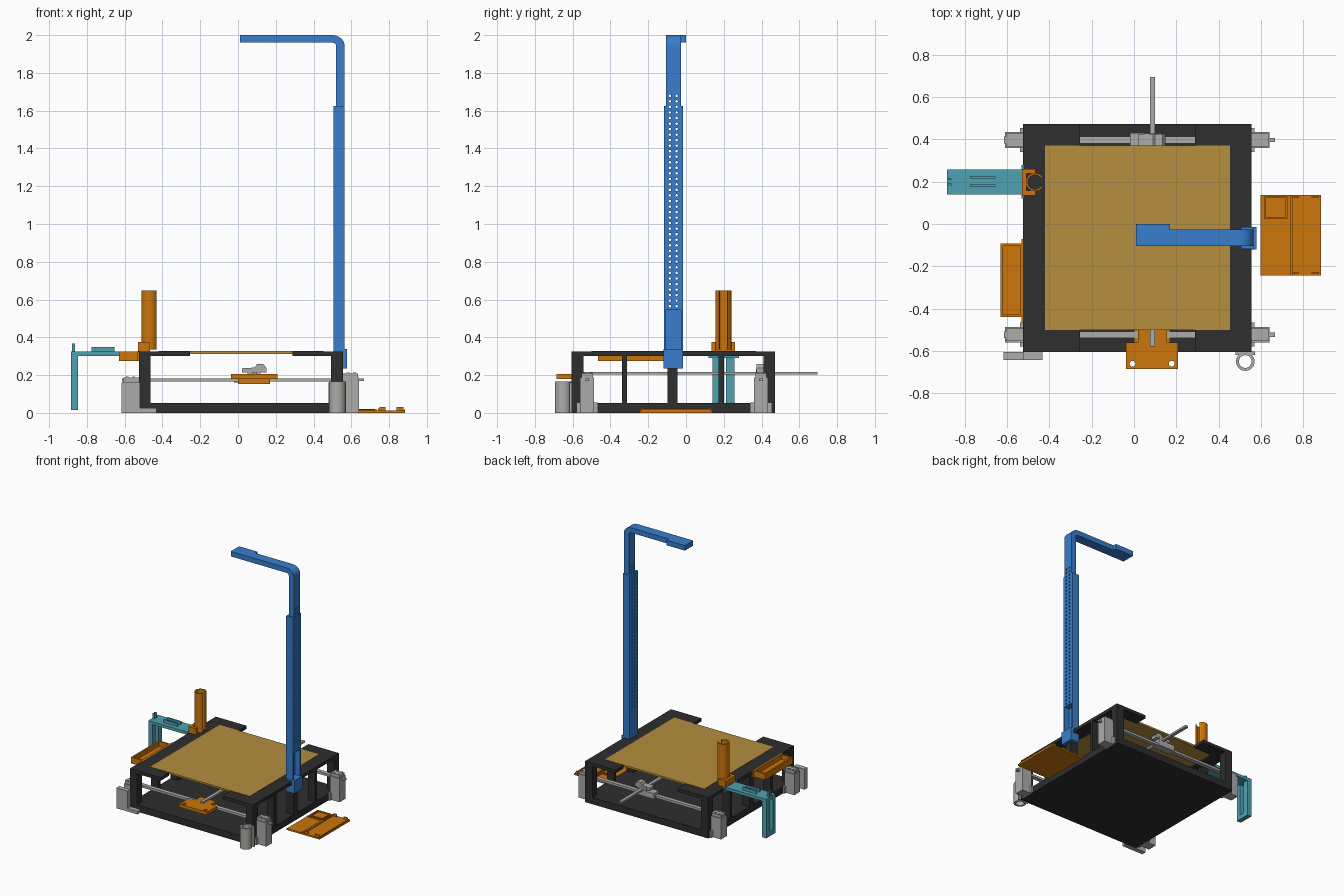
import bpy, bmesh, math
from mathutils import Matrix

if "Cube" in bpy.data.objects:
    bpy.data.objects.remove(bpy.data.objects["Cube"])


def material(name, r, g, b):
    lin = lambda c: ((c / 255 + 0.055) / 1.055) ** 2.4 if c > 10 else c / 255 / 12.92
    m = bpy.data.materials.new(name)
    m.diffuse_color = (lin(r), lin(g), lin(b), 1)
    m.use_nodes = True
    m.node_tree.nodes["Principled BSDF"].inputs["Base Color"].default_value = m.diffuse_color
    return m


BLACK = material("black", 46, 46, 46)
BLUE = material("blue", 55, 126, 205)
GOLD = material("tan_board", 182, 142, 62)
ORANGE = material("orange", 204, 118, 12)
GRAY = material("gray", 172, 172, 170)
TEAL = material("teal", 80, 162, 178)


def finish(name, bm, mat, smooth=False):
    bmesh.ops.recalc_face_normals(bm, faces=bm.faces[:])
    me = bpy.data.meshes.new(name)
    bm.to_mesh(me)
    bm.free()
    ob = bpy.data.objects.new(name, me)
    bpy.context.collection.objects.link(ob)
    if mat:
        me.materials.append(mat)
    if smooth:
        bpy.context.view_layer.objects.active = ob
        ob.select_set(True)
        bpy.ops.object.shade_smooth_by_angle()
        ob.select_set(False)
    return ob


def boxes(name, mat, *dims):
    """One object made of boxes given as x0, x1, y0, y1, z0, z1."""
    bm = bmesh.new()
    for x0, x1, y0, y1, z0, z1 in dims:
        mtx = Matrix.Translation(((x0 + x1) / 2, (y0 + y1) / 2, (z0 + z1) / 2))
        mtx = mtx @ Matrix.Diagonal((x1 - x0, y1 - y0, z1 - z0, 1))
        bmesh.ops.create_cube(bm, size=1, matrix=mtx)
    return finish(name, bm, mat)


def extrude(name, mat, pts, vec, smooth=False):
    """Extrude a closed outline along vec."""
    bm = bmesh.new()
    f = bm.faces.new([bm.verts.new(p) for p in pts])
    new = bmesh.ops.extrude_face_region(bm, geom=[f])["geom"]
    bmesh.ops.translate(bm, vec=vec, verts=[v for v in new if isinstance(v, bmesh.types.BMVert)])
    return finish(name, bm, mat, smooth)


def tube(name, mat, x, y, z0, z1, ro, ri, gap=0):
    """Hollow upright tube, optionally with a slot of +-gap degrees facing +x."""
    n, bm = 32, bmesh.new()
    rows = []
    for i in range(n + 1 if gap else n):
        a = math.radians(gap + (360 - 2 * gap) * i / n)
        rows.append([bm.verts.new((x + r * math.cos(a), y + r * math.sin(a), z))
                     for r, z in ((ro, z0), (ro, z1), (ri, z1), (ri, z0))])
    for a, b in zip(rows, rows[1:] + ([] if gap else rows[:1])):
        for k in range(4):
            bm.faces.new((a[k], b[k], b[(k + 1) % 4], a[(k + 1) % 4]))
    if gap:
        bm.faces.new(rows[0])
        bm.faces.new(rows[-1])
    return finish(name, bm, mat, True)


def drill(obs, spots, radius, depth, axis):
    """Cut round holes centred at spots through each object."""
    bm = bmesh.new()
    rot = Matrix.Rotation(math.pi / 2, 4, 'Y') if axis == 'X' else Matrix()
    for p in spots:
        bmesh.ops.create_cone(bm, cap_ends=True, segments=12, radius1=radius, radius2=radius,
                              depth=depth, matrix=Matrix.Translation(p) @ rot)
    cutter = finish("hole_cutter", bm, None)
    cutter.hide_render = True
    for ob in obs:
        mod = ob.modifiers.new("holes", 'BOOLEAN')
        mod.operation, mod.solver, mod.object = 'DIFFERENCE', 'EXACT', cutter
        bpy.context.view_layer.objects.active = ob
        bpy.ops.object.modifier_apply(modifier=mod.name)
    bpy.data.objects.remove(cutter)


# Black frame: floor slab, posts, and top rim with gaps at front and back
X0, X1, Y0, Y1 = -0.525, 0.555, -0.605, 0.472
boxes("base_slab", BLACK, (X0, X1, Y0, Y1, 0, 0.053))
for xn, xa, xb in (("left", X0, X0 + 0.063), ("right", X1 - 0.063, X1)):
    for yn, ya, yb in (("front", Y0, Y0 + 0.062), ("back", Y1 - 0.062, Y1)):
        boxes(f"{yn}_{xn}_post", BLACK, (xa, xb, ya, yb, 0.05, 0.303))
    boxes(f"{xn}_side_struts", BLACK,
          *[(xa, xb, a, b, 0.05, 0.303) for a, b in ((-0.34, -0.312), (-0.097, -0.045), (0.173, 0.2))])
for n, xa, xi, xe in (("left", X0, -0.42, -0.255), ("right", X1, 0.453, 0.288)):
    pts = [(xa, Y0), (xe, Y0), (xe, -0.5), (xi, -0.5), (xi, 0.37), (xe, 0.37), (xe, Y1), (xa, Y1)]
    extrude(f"{n}_top_rim", BLACK, [(x, y, 0.3) for x, y in pts], (0, 0, 0.025))
boxes("work_board", GOLD, (-0.42, 0.453, -0.5, 0.37, 0.313, 0.327))

# Gray linear rails with corner brackets
for yn, yc in (("front", -0.523), ("back", 0.397)):
    boxes(f"{yn}_rail", GRAY, (-0.615, 0.64, yc - 0.016, yc + 0.016, 0.165, 0.183),
          (0.63, 0.667, yc - 0.01, yc + 0.01, 0.168, 0.183))
    for xn, s, xf, top in (("left", -1, X0, 0.165), ("right", 1, X1, 0.187)):
        def span(a, b):
            return sorted((xf + s * a, xf + s * b))
        bolts = [(*span(a, a + 0.014), yc + d - 0.007, yc + d + 0.007, top, top + 0.027)
                 for a in (0.02, 0.055) for d in (-0.021, 0.021)]
        boxes(f"{yn}_{xn}_bracket", GRAY, (*span(0, 0.085), yc - 0.037, yc + 0.037, 0, top),
              (*span(0, 0.08), yc - 0.03, yc + 0.03, top, top + 0.022),
              (*span(0, 0.014), yc - 0.057, yc + 0.057, 0, 0.055), *bolts)
boxes("front_left_holder", GRAY, (-0.617, -0.52, -0.643, -0.606, 0, 0.162),
      (-0.52, -0.432, -0.643, -0.606, 0, 0.025))
tube("front_right_cup", GRAY, 0.526, -0.65, 0, 0.165, 0.044, 0.03)
boxes("cup_mount", GRAY, (0.48, 0.572, -0.618, -0.603, 0, 0.16))

# Sliding rod with rear and front carriages
boxes("sliding_rod", GRAY, (0.075, 0.1, -0.58, 0.695, 0.202, 0.217))
boxes("back_carriage", GRAY, (-0.02, 0.125, 0.368, 0.43, 0.16, 0.205),
      (0.05, 0.12, 0.37, 0.428, 0.205, 0.232))
extrude("back_carriage_cap", GRAY, [(x, 0.372, z) for x, z in
        ((0.02, 0.215), (0.15, 0.215), (0.15, 0.238), (0.135, 0.258), (0.1, 0.258), (0.09, 0.24), (0.02, 0.236))],
        (0, 0.053, 0))
plate = extrude("front_carriage_plate", ORANGE, [(x, y, 0.18) for x, y in
                ((-0.038, -0.685), (0.208, -0.685), (0.208, -0.56), (0.155, -0.56), (0.155, -0.495),
                 (0.018, -0.495), (0.018, -0.56), (-0.038, -0.56))], (0, 0, 0.025))
drill([plate], [(x, -0.66, 0.19) for x in (-0.007, 0.178)], 0.014, 0.1, 'Z')
boxes("front_carriage_slider", ORANGE, (0.0, 0.17, -0.56, -0.49, 0.153, 0.181))

# Blue camera stand: channel mast, telescoping bent arm, foot clip
mast = extrude("mast_channel", BLUE, [(x, y, 0.235) for x, y in
               ((0.505, -0.117), (0.565, -0.117), (0.565, -0.105), (0.52, -0.105), (0.52, -0.027),
                (0.565, -0.027), (0.565, -0.015), (0.505, -0.015))], (0, 0, 1.39))
arc = [math.radians(90 - 90 * i / 8) for i in range(9)]
outer = [(0.5 + 0.065 * math.cos(a), 1.94 + 0.06 * math.sin(a)) for a in arc]
inner = [(0.5 + 0.02 * math.cos(a), 1.94 + 0.02 * math.sin(a)) for a in reversed(arc)]
prof = [(0.01, 2.0)] + outer + [(0.565, 0.545), (0.52, 0.545)] + inner + [(0.01, 1.96)]
arm = extrude("bent_arm", BLUE, [(x, -0.105, z) for x, z in prof], (0, 0.078, 0))
drill([mast, arm], [(0.54, y, 0.565 + 0.0293 * i) for i in range(39) for y in (-0.085, -0.05)],
      0.007, 0.2, 'X')
boxes("camera_head", BLUE, (0.01, 0.17, -0.105, 0.0, 1.96, 2.0))
boxes("mast_foot_clip", BLUE, (0.51, 0.578, -0.12, -0.015, 0.235, 0.337))

# Orange slotted tube on the left rim
tube("tool_tube", ORANGE, -0.468, 0.198, 0.335, 0.647, 0.043, 0.034, 32)
boxes("tool_tube_base", ORANGE, (-0.53, -0.465, 0.135, 0.158, 0.324, 0.375),
      (-0.53, -0.465, 0.238, 0.26, 0.324, 0.375), (-0.53, -0.508, 0.135, 0.26, 0.324, 0.375))

# Teal side arm with open leg frame
boxes("side_arm", TEAL, (-0.885, -0.525, 0.14, 0.258, 0.302, 0.325),
      (-0.532, -0.522, 0.12, 0.28, 0.29, 0.328))
boxes("side_arm_leg", TEAL, (-0.885, -0.848, 0.14, 0.176, 0.015, 0.303),
      (-0.885, -0.848, 0.213, 0.258, 0.015, 0.303), (-0.885, -0.848, 0.14, 0.258, 0.015, 0.05))
boxes("side_arm_ridges", TEAL, *[(-0.775, -0.655, y - 0.006, y + 0.006, 0.32, 0.349) for y in (0.18, 0.22)],
      *[(-0.88, -0.862, y - 0.004, y + 0.004, 0.32, 0.367) for y in (0.187, 0.211)])

# Orange hanging tray on the left
boxes("side_tray", ORANGE, (-0.63, -0.525, -0.44, -0.093, 0.275, 0.287),
      (-0.63, -0.618, -0.44, -0.093, 0.275, 0.325), (-0.537, -0.525, -0.44, -0.093, 0.275, 0.325),
      (-0.63, -0.525, -0.44, -0.428, 0.275, 0.325), (-0.63, -0.525, -0.105, -0.093, 0.275, 0.325),
      (-0.532, -0.522, -0.465, -0.07, 0.275, 0.325))

# Orange floor tray on the right with compartments and ridges
boxes("floor_tray", ORANGE, (0.598, 0.885, -0.243, 0.138, 0, 0.012))
boxes("floor_tray_ribs", ORANGE, (0.74, 0.75, -0.243, 0.138, 0.01, 0.022),
      (0.615, 0.725, 0.122, 0.13, 0.01, 0.02), (0.615, 0.725, 0.024, 0.032, 0.01, 0.02),
      (0.615, 0.623, 0.024, 0.13, 0.01, 0.02), (0.717, 0.725, 0.024, 0.13, 0.01, 0.02),
      (0.6, 0.735, 0.006, 0.014, 0.01, 0.018), (0.727, 0.735, -0.24, 0.014, 0.01, 0.018),
      (0.75, 0.78, -0.235, -0.228, 0.01, 0.03), (0.84, 0.875, -0.235, -0.228, 0.01, 0.03),
      (0.75, 0.78, 0.122, 0.13, 0.01, 0.03), (0.84, 0.875, 0.122, 0.13, 0.01, 0.03),
      (0.875, 0.883, -0.235, 0.13, 0.01, 0.018))
